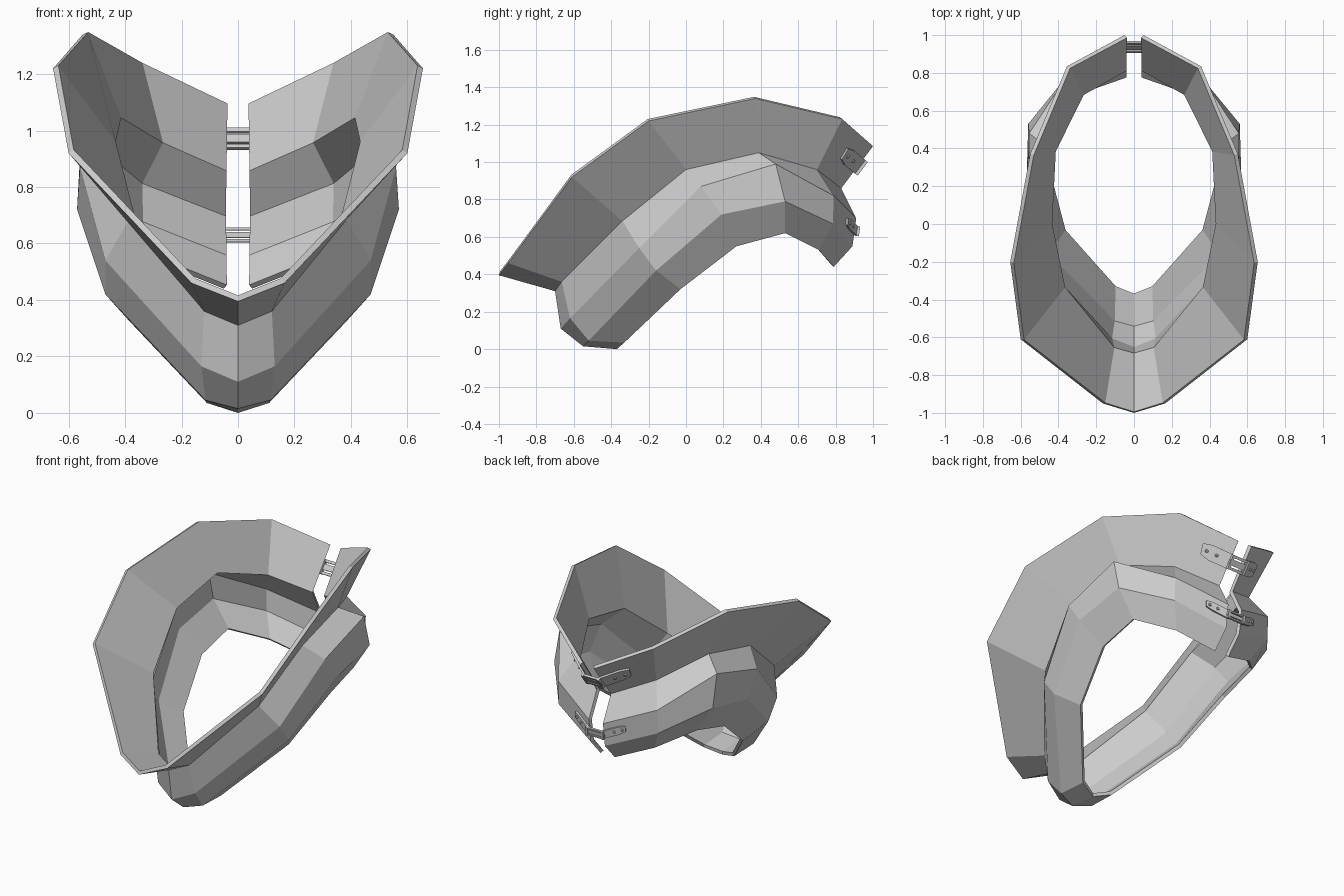
import bpy, bmesh, math
from mathutils import Vector, Matrix

if "Cube" in bpy.data.objects:
    bpy.data.objects.remove(bpy.data.objects["Cube"])

# Half cross-sections, front centre to back gap:
# flared rim, pinch seam, upper roll, lower roll, inner hem
SECTIONS = [
    [(0, -1.0, .395), (0, -.70, .31), (0, -.67, .11), (0, -.55, .015), (0, -.37, 0)],
    [(.165, -.95, .46), (.12, -.665, .36), (.13, -.62, .165), (.115, -.52, .045), (.11, -.33, .035)],
    [(.60, -.61, .92), (.385, -.34, .685), (.47, -.25, .54), (.47, -.16, .42), (.38, -.03, .32)],
    [(.655, -.20, 1.22), (.455, 0, .96), (.56, .08, .87), (.57, .19, .72), (.46, .27, .55)],
    [(.55, .37, 1.34), (.435, .39, 1.05), (.555, .48, .99), (.56, .53, .79), (.45, .53, .62)],
    [(.355, .835, 1.23), (.28, .70, .96), (.35, .79, .82), (.35, .785, .67), (.275, .71, .53)],
    [(.05, 1.0, 1.085), (.05, .83, .86), (.05, .91, .70), (.05, .89, .55), (.05, .79, .44)],
]


def make(name, verts, faces, thickness=0, offset=-1):
    me = bpy.data.meshes.new(name)
    me.from_pydata([tuple(v) for v in verts], [], faces)
    ob = bpy.data.objects.new(name, me)
    bpy.context.collection.objects.link(ob)
    if thickness:
        m = ob.modifiers.new("thickness", 'SOLIDIFY')
        m.thickness, m.offset = thickness, offset
    return ob


def grid_faces(n, w):
    return [(i*w+j, i*w+j+1, (i+1)*w+j+1, (i+1)*w+j)
            for i in range(n-1) for j in range(w-1)]


# Collar shell: mirrored loft through the sections, open at the back
left = [[(-x, y, z) for x, y, z in s] for s in reversed(SECTIONS[1:])]
rows = left + SECTIONS
make("collar_shell", [p for r in rows for p in r], grid_faces(len(rows), 5), .022)


def surf(side, row, t, v):
    """Point on the last back panel: t from gap, v down the panel."""
    a, b = SECTIONS[6], SECTIONS[5]
    top = Vector(a[row]).lerp(Vector(b[row]), t)
    low = Vector(a[row+1]).lerp(Vector(b[row+1]), t)
    p = top.lerp(low, v)
    return Vector((p.x*side, p.y, p.z))


def box(name, centre, size, rot):
    bm = bmesh.new()
    bmesh.ops.create_cube(bm, size=1)
    bmesh.ops.transform(bm, verts=bm.verts,
                        matrix=Matrix.Translation(centre) @ rot @ Matrix.Diagonal((*size, 1)))
    me = bpy.data.meshes.new(name)
    bm.to_mesh(me)
    bm.free()
    bpy.context.collection.objects.link(bpy.data.objects.new(name, me))


def rivet(name, centre, normal, r):
    bm = bmesh.new()
    bmesh.ops.create_cone(bm, cap_ends=True, segments=8, radius1=r, radius2=r*.7, depth=r)
    rot = normal.to_track_quat('Z', 'Y').to_matrix().to_4x4()
    bmesh.ops.transform(bm, verts=bm.verts, matrix=Matrix.Translation(centre) @ rot)
    me = bpy.data.meshes.new(name)
    bm.to_mesh(me)
    bm.free()
    bpy.context.collection.objects.link(bpy.data.objects.new(name, me))


# Two buckled closures across the back gap
def closure(label, row, v, half, reach, lift):
    a, b = Vector(SECTIONS[6][row]), Vector(SECTIONS[6][row+1])
    down = (b - a).normalized()
    out = Vector((1, 0, 0)).cross(down)
    if out.y < 0:
        out = -out
    xax = down.cross(out)
    rot = Matrix((xax, down, out)).transposed().to_4x4()
    dv = half / (b - a).length
    width = half * 2
    # strap on each side, hugging the panel
    for side, word in ((1, "right"), (-1, "left")):
        vs = []
        for t in (0, reach*.35, reach*.7, reach):
            k = .7 if t == reach else 1
            up = out * (lift * (1 - .4*t/reach))
            vs += [surf(side, row, t, v - dv*k) + up, surf(side, row, t, v + dv*k) + up]
        make(f"{label}_strap_{word}", vs, grid_faces(4, 2), .012, 0)
        for t in (reach*.5, reach*.85):
            rivet(f"{label}_rivet_{word}", surf(side, row, t, v) + out*(lift+.004), out, .011)
    # clasp: two side rails, centre tongue, cross pins
    c = a.lerp(b, v) + out*(lift + .004)
    c.x = 0
    for s in (-1, 1):
        box(f"{label}_clasp_rail", c + down*(s*half*.8), (.12, width*.18, .014), rot)
    box(f"{label}_clasp_tongue", c, (.13, width*.4, .012), rot)
    for x in (-.055, .055):
        box(f"{label}_clasp_pin", c + Vector((x, 0, 0)), (.016, width, .022), rot)


closure("upper", 0, .46, .045, .55, .014)
closure("lower", 1 + 1, .45, .026, .42, .012)
